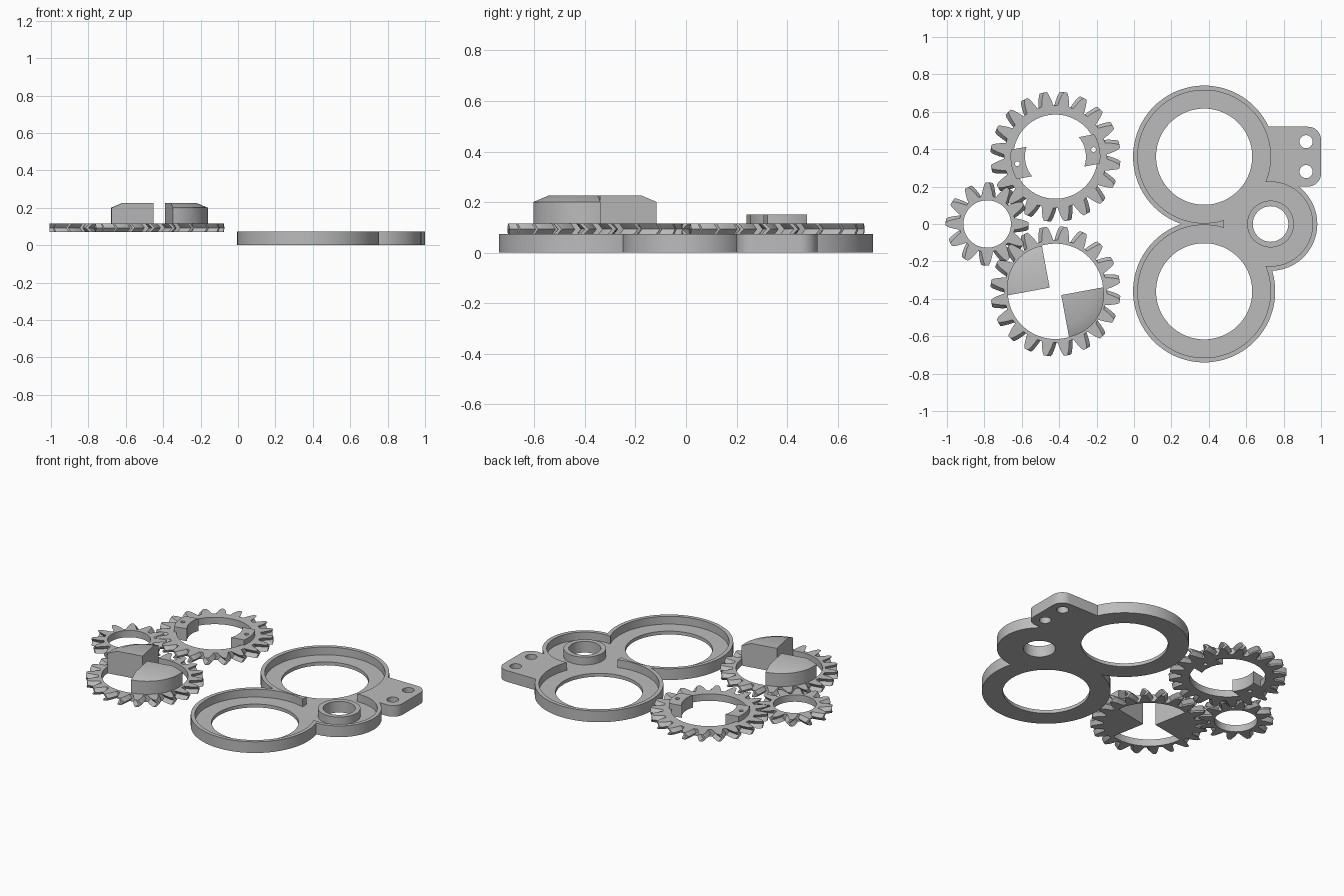
import bpy, bmesh
from math import sin, cos, asin, pi, radians

if "Cube" in bpy.data.objects:
    bpy.data.objects.remove(bpy.data.objects["Cube"])

grey = bpy.data.materials.new("plain grey")
grey.use_nodes = True
colour = (0.5, 0.5, 0.5, 1)
grey.diffuse_color = colour
grey.node_tree.nodes["Principled BSDF"].inputs["Base Color"].default_value = colour


def finish(name, bm, spot=(0, 0), turn=0):
    bmesh.ops.recalc_face_normals(bm, faces=bm.faces)
    mesh = bpy.data.meshes.new(name)
    bm.to_mesh(mesh)
    bm.free()
    mesh.materials.append(grey)
    ob = bpy.data.objects.new(name, mesh)
    ob.location = (*spot, 0)
    ob.rotation_euler.z = turn
    bpy.context.collection.objects.link(ob)
    return ob


def loft(name, layers, spot=(0, 0), turn=0):
    """Closed solid through (outline, z) layers, capped at both ends."""
    bm = bmesh.new()
    rings = [[bm.verts.new((x, y, z)) for x, y in outline] for outline, z in layers]
    bm.faces.new(rings[0])
    bm.faces.new(rings[-1])
    for low, high in zip(rings, rings[1:]):
        for i in range(len(low)):
            bm.faces.new((low[i - 1], low[i], high[i], high[i - 1]))
    return finish(name, bm, spot, turn)


def arc(r, a, b, n, cx=0, cy=0):
    return [(cx + r * cos(a + (b - a) * i / n), cy + r * sin(a + (b - a) * i / n))
            for i in range(n + 1)]


def disc(name, x, y, r, low, high, n=96):
    ring = arc(r, 0, 2 * pi, n)[:-1]
    return loft(name, [(ring, low), (ring, high)], (x, y))


def select(ob):
    bpy.ops.object.select_all(action='DESELECT')
    ob.select_set(True)
    bpy.context.view_layer.objects.active = ob


def combine(ob, tool, operation):
    """Apply a boolean and remove the tool."""
    tool.hide_render = True
    select(ob)
    mod = ob.modifiers.new("combine", 'BOOLEAN')
    mod.operation, mod.solver, mod.object = operation, 'EXACT', tool
    bpy.ops.object.modifier_apply(modifier=mod.name)
    bpy.data.objects.remove(tool)


def smooth(ob):
    select(ob)
    bpy.ops.object.shade_smooth_by_angle(angle=radians(30))


# Tray: three merged round cups with a mounting tab
TRAY, FLOOR = 0.073, 0.022
BIG, SMALL = (0.375, 0.36), (0.73, 0)
tray = disc("tray", *BIG, 0.38, 0, TRAY)
combine(tray, disc("cup", BIG[0], -BIG[1], 0.38, 0, TRAY), 'UNION')
combine(tray, disc("cup", *SMALL, 0.25, 0, TRAY), 'UNION')
tab = ([(0.6, 0.2)] + arc(0.07, -pi / 2, 0, 10, 0.93, 0.27)
       + arc(0.07, 0, pi / 2, 10, 0.93, 0.45) + [(0.6, 0.52)])
combine(tray, loft("tab", [(tab, 0), (tab, TRAY)]), 'UNION')

# Hollow the cups and open the passage between them
for side in (1, -1):
    combine(tray, disc("cavity", BIG[0], side * BIG[1], 0.355, FLOOR, 0.2), 'DIFFERENCE')
combine(tray, disc("cavity", *SMALL, 0.225, FLOOR, 0.2), 'DIFFERENCE')
gap = [(0.48, -0.1), (0.6, -0.1), (0.6, 0.1), (0.48, 0.1)]
combine(tray, loft("gap", [(gap, FLOOR), (gap, 0.2)]), 'DIFFERENCE')

# Bearing boss, then all through holes
combine(tray, disc("boss", *SMALL, 0.125, 0.01, TRAY), 'UNION')
for x, y, r in ((*BIG, 0.257), (BIG[0], -BIG[1], 0.257), (*SMALL, 0.095),
                (0.92, 0.44, 0.035), (0.92, 0.28, 0.035)):
    combine(tray, disc("hole", x, y, r, -0.1, 0.2), 'DIFFERENCE')
smooth(tray)

# Herringbone gears
LOW, MID, TOP = 0.07, 0.0925, 0.115
FLANK = [(0, 0.031), (0.3, 0.027), (0.6, 0.021), (0.85, 0.015), (1, 0.008)]


def gear(name, spot, teeth, root, tip, bore, phase, shift):
    bm = bmesh.new()
    steps = [(f, -w) for f, w in FLANK] + [(f, w) for f, w in reversed(FLANK)]
    layers = []
    for z, twist in ((LOW, 0), (MID, shift / tip), (TOP, 0)):
        outer, inner = [], []
        for t in range(teeth):
            for f, w in steps:
                r = root + f * (tip - root)
                a = phase + 2 * pi * t / teeth + w / r
                # bore points are spread evenly so the hole stays round
                k = (t + (steps.index((f, w)) - 4.5) / len(steps)) / teeth
                b = phase + 2 * pi * k
                outer.append(bm.verts.new((r * cos(a + twist), r * sin(a + twist), z)))
                inner.append(bm.verts.new((bore * cos(b), bore * sin(b), z)))
        layers.append((outer, inner))
    count = len(layers[0][0])
    for i in range(count):
        for (o1, n1), (o2, n2) in zip(layers, layers[1:]):
            bm.faces.new((o1[i - 1], o1[i], o2[i], o2[i - 1]))
            bm.faces.new((n1[i], n1[i - 1], n2[i - 1], n2[i]))
        for o, n in (layers[0], layers[-1]):
            bm.faces.new((o[i - 1], o[i], n[i], n[i - 1]))
    ob = finish(name, bm, spot)
    smooth(ob)
    return ob


LUG_GEAR, CAM_GEAR = (-0.42, 0.36), (-0.42, -0.36)
gear("lug_gear", LUG_GEAR, 20, 0.275, 0.348, 0.225, radians(9), 0.022)
gear("cam_gear", CAM_GEAR, 20, 0.275, 0.348, 0.255, radians(9), 0.022)
gear("pinion_gear", (-0.785, 0), 12, 0.15, 0.222, 0.127, 0, -0.022)

TILT = radians(10.5)
for side, turn in (("right", TILT), ("left", TILT + pi)):
    # Lug with a screw hole inside the first gear
    a, b = asin(0.08 / 0.24), asin(0.08 / 0.163)
    outline = arc(0.24, -a, a, 12) + arc(0.163, b, -b, 12)
    lug = loft(side + "_lug", [(outline, LOW), (outline, 0.15)], LUG_GEAR, turn)
    hole = disc("screw_hole", LUG_GEAR[0] + 0.207 * cos(turn),
                LUG_GEAR[1] + 0.207 * sin(turn), 0.013, 0, 0.3, 24)
    combine(lug, hole, 'DIFFERENCE')
    smooth(lug)

    # Quarter-round cam block with a sloped rim inside the second gear
    def quarter(r):
        return [(0, 0)] + arc(r, -pi / 2, 0, 24)
    sign = 1 if side == "right" else -1
    cam = loft(side + "_cam_block",
               [(quarter(0.228), LOW), (quarter(0.228), 0.2), (quarter(0.166), 0.226)],
               (CAM_GEAR[0] + sign * 0.031, CAM_GEAR[1] - sign * 0.02), turn)
    smooth(cam)
